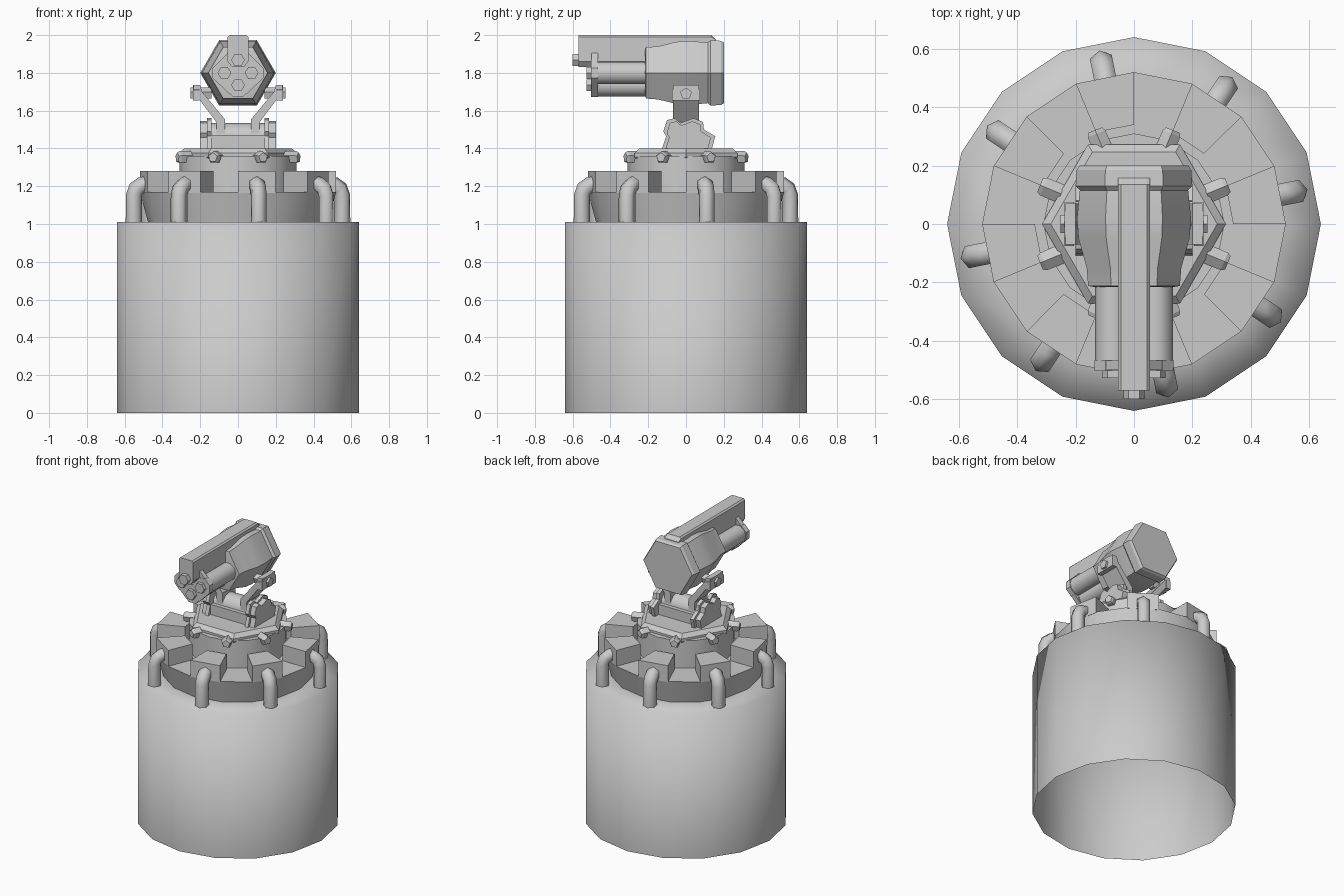
import bpy, bmesh, math
from mathutils import Matrix, Vector

if "Cube" in bpy.data.objects:
    bpy.data.objects.remove(bpy.data.objects["Cube"])

def finish(name, bm, smooth=None):
    bmesh.ops.recalc_face_normals(bm, faces=bm.faces)
    me = bpy.data.meshes.new(name)
    bm.to_mesh(me)
    bm.free()
    ob = bpy.data.objects.new(name, me)
    bpy.context.collection.objects.link(ob)
    if smooth is not None:
        bpy.ops.object.select_all(action='DESELECT')
        ob.select_set(True)
        bpy.context.view_layer.objects.active = ob
        bpy.ops.object.shade_smooth_by_angle(angle=math.radians(smooth))
    return ob

def loft(bm, rings, cap0=True, cap1=True):
    vs = [[bm.verts.new(p) for p in r] for r in rings]
    n = len(vs[0])
    for a, b in zip(vs, vs[1:]):
        for i in range(n):
            j = (i + 1) % n
            bm.faces.new((a[i], a[j], b[j], b[i]))
    if cap0:
        bm.faces.new(vs[0])
    if cap1:
        bm.faces.new(vs[-1])

def polar(r, deg, z=0):
    a = math.radians(deg)
    return Vector((r * math.cos(a), r * math.sin(a), z))

def lathe(bm, profile, n, m=Matrix(), rot=0, **caps):
    """profile: (radius, height) pairs around local z"""
    loft(bm, [[m @ polar(r, rot + 360 * i / n, h) for i in range(n)]
              for r, h in profile], **caps)

def prism(bm, pts, f, a, b):
    """extrude a 2D outline from a to b; f maps (u, v, depth) to xyz"""
    loft(bm, [[f(u, v, d) for u, v in pts] for d in (a, b)])

def box(bm, size, m):
    bmesh.ops.create_cube(bm, size=1, matrix=m @ Matrix.Diagonal((*size, 1)))

# local z -> world y, local x -> world x, local y -> world -z
def along_y(x, z):
    return Matrix.Translation((x, 0, z)) @ Matrix.Rotation(-math.pi / 2, 4, 'X')

def along_x(y, z):
    return Matrix.Translation((0, y, z)) @ Matrix.Rotation(math.pi / 2, 4, 'Y')

# Drum base, open underneath
bm = bmesh.new()
lathe(bm, [(.64, 0), (.64, 1.01), (.46, 1.01)], 16, cap0=False, cap1=False)
finish("drum_base", bm, 180)

# Collar ring with flared wall
bm = bmesh.new()
lathe(bm, [(.475, 1.005), (.52, 1.17), (.30, 1.17)], 16, cap0=False, cap1=False)
finish("collar_ring", bm, 35)

# Eight teeth around the collar
bm = bmesh.new()
for k in range(8):
    a = 45 * k
    loft(bm, [[polar(.34, a, z), polar(.52, a, z), polar(.52, a + 22.5, z),
               polar(.34, a + 22.5, z)] for z in (1.165, 1.28)])
finish("collar_teeth", bm)

# Eight bent pipes from the drum into the teeth
bm = bmesh.new()
path = [(.562, 1.0, 0), (.562, 1.15, 8), (.55, 1.185, 40), (.52, 1.205, 65), (.46, 1.22, 75)]
for k in range(8):
    m = Matrix.Rotation(math.radians(11.25 + 45 * k), 4, 'Z')
    rings = []
    for r, z, tilt in path:
        t = m @ Matrix.Translation((r, 0, z)) @ Matrix.Rotation(-math.radians(tilt), 4, 'Y')
        rings.append([t @ polar(.044, 60 * i) for i in range(6)])
    loft(bm, rings)
finish("pipes", bm, 65)

# Neck and hexagonal turntable
bm = bmesh.new()
lathe(bm, [(.31, 1.16), (.31, 1.36)], 16)
finish("neck", bm, 35)
bm = bmesh.new()
lathe(bm, [(.30, 1.34), (.315, 1.355), (.315, 1.375), (.285, 1.40)], 6)
finish("turntable", bm)

# Neck bolts
bm = bmesh.new()
for k in range(8):
    m = Matrix.Rotation(math.radians(22.5 + 45 * k), 4, 'Z') @ along_x(0, 1.352)
    lathe(bm, [(.034, .27), (.034, .335), (.026, .348)], 5, m, rot=180)
finish("neck_bolts", bm)

# Cradle drum lying across the turntable
bm = bmesh.new()
lathe(bm, [(.075, -.15), (.075, .15)], 12, along_x(0, 1.46))
box(bm, (.28, .2, .08), Matrix.Translation((0, 0, 1.43)))
finish("cradle_drum", bm, 35)

# Cradle side brackets, arms, pivots: built on one side and mirrored
bracket = [(-.13, 1.39), (-.105, 1.465), (-.12, 1.49), (-.10, 1.55), (-.06, 1.56), (-.03, 1.535),
           (.04, 1.56), (.09, 1.54), (.095, 1.5), (.155, 1.465), (.135, 1.39)]
arm = [(.07, 1.45), (.115, 1.45), (.115, 1.54), (.235, 1.70), (.235, 1.735), (.20, 1.735),
       (.19, 1.70), (.07, 1.555)]
pivot = [(-.075, 1.655), (-.075, 1.71), (-.035, 1.735), (.035, 1.735), (.075, 1.71), (.075, 1.655)]
side_yz = lambda s: (lambda u, v, d: Vector((s * d, u, v)))
for s, side in ((-1, "left"), (1, "right")):
    bm = bmesh.new()
    prism(bm, bracket, side_yz(s), .14, .165)
    prism(bm, [(y * .85, 1.4 + (z - 1.4) * .9) for y, z in bracket], side_yz(s), .16, .20)
    finish(side + "_bracket", bm)
    bm = bmesh.new()
    prism(bm, arm, lambda u, v, d: Vector((s * u, d, v)), -.07, .07)
    finish(side + "_arm", bm)
    bm = bmesh.new()
    prism(bm, pivot, side_yz(s), .205, .238)
    lathe(bm, [(.032, s * .14), (.032, s * .252)], 5, along_x(0, 1.69), rot=180)
    finish(side + "_pivot", bm)

# Gun housing, six-sided, with rear cap
bm = bmesh.new()
lathe(bm, [(.135, -.216), (.157, -.212), (.162, -.15), (.19, -.05), (.195, .02), (.185, .12)],
      6, along_y(0, 1.80))
finish("gun_housing", bm, 40)
bm = bmesh.new()
lathe(bm, [(.18, .11), (.20, .13), (.196, .185), (.186, .2)], 6, along_y(0, 1.80))
finish("rear_cap", bm)

# Barrel cluster with collars and hexagonal muzzles
spots = [(-.072, 1.80), (.072, 1.80), (0, 1.735)]
tubes, collars, muzzles = bmesh.new(), bmesh.new(), bmesh.new()
for x, z in spots:
    lathe(tubes, [(.062, -.47), (.062, -.2)], 10, along_y(x, z))
    lathe(collars, [(.068, -.503), (.068, -.465)], 8, along_y(x, z), rot=22.5)
    lathe(muzzles, [(.036, -.527), (.036, -.5)], 6, along_y(x, z))
lathe(collars, [(.122, -.5), (.122, -.467)], 8, along_y(0, 1.80), rot=22.5)
lathe(muzzles, [(.036, -.60), (.036, -.56)], 6, along_y(0, 1.868))
finish("barrels", tubes, 40)
finish("barrel_collars", collars)
finish("muzzles", muzzles)

# Top rail with chamfered rear and pointed underside at the nose
bm = bmesh.new()
section = [(-.055, 1.99), (-.045, 2.0), (.045, 2.0), (.055, 1.99),
           (.055, 1.86), (.03, 1.83), (-.03, 1.83), (-.055, 1.86)]
loft(bm, [[Vector((x, y, min(z, top))) for x, z in section]
          for y, top in ((-.57, 2.0), (.135, 2.0), (.158, 1.975))])
finish("top_rail", bm)
